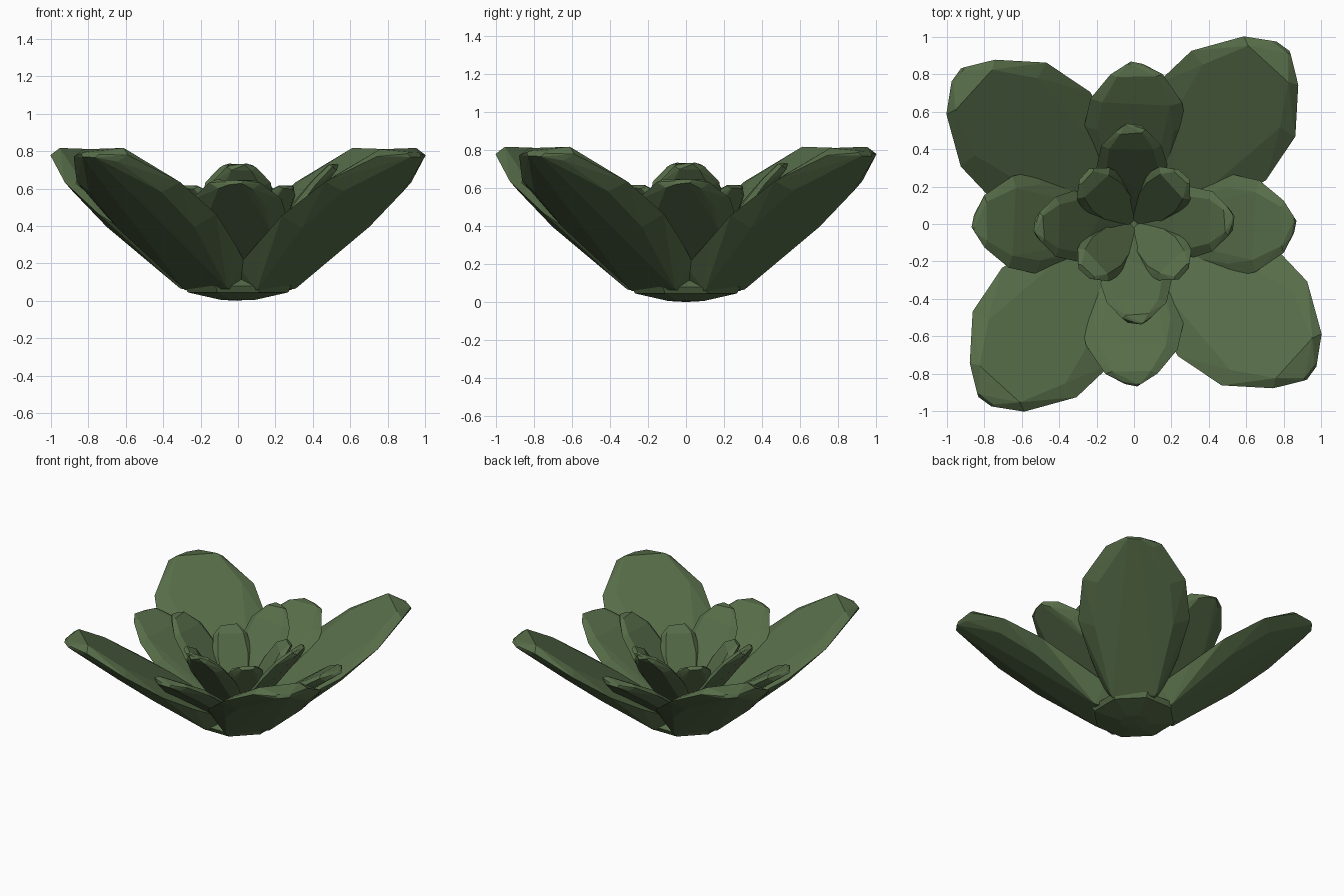
import bpy, bmesh, math

if "Cube" in bpy.data.objects:
    bpy.data.objects.remove(bpy.data.objects["Cube"])

green = bpy.data.materials.new("leaf_green")
green.diffuse_color = (0.095, 0.153, 0.066, 1)
green.use_nodes = True
green.node_tree.nodes["Principled BSDF"].inputs["Base Color"].default_value = green.diffuse_color


def hull_mesh(name, points):
    """Convex faceted solid around a set of points."""
    bm = bmesh.new()
    for p in points:
        bm.verts.new(p)
    bmesh.ops.remove_doubles(bm, verts=bm.verts, dist=0.005)
    bmesh.ops.convex_hull(bm, input=bm.verts)
    loose = [v for v in bm.verts if not v.link_faces]
    bmesh.ops.delete(bm, geom=loose, context='VERTS')
    bmesh.ops.dissolve_limit(bm, angle_limit=math.radians(4),
                             verts=bm.verts, edges=bm.edges)
    bmesh.ops.recalc_face_normals(bm, faces=bm.faces)
    me = bpy.data.meshes.new(name)
    bm.to_mesh(me)
    bm.free()
    me.materials.append(green)
    return me


def add(name, me, angle=0):
    ob = bpy.data.objects.new(name, me)
    ob.rotation_euler.z = math.radians(angle)
    bpy.context.collection.objects.link(ob)


def whorl(name, start, pitch, stations, skew, under_width=0.65):
    """Four copies of one leaf around the centre.
    Station: (distance out, height, half width, bulge above, bulge below)."""
    nx, nz = -math.sin(math.radians(pitch)), math.cos(math.radians(pitch))
    pts = []
    for i, (u, z, w, top, under) in enumerate(stations):
        for side in (-1, 1):
            du = skew * side * (1 if i % 2 else -0.5)   # slightly uneven outline
            for wid, n in ((1.0, 0.0), (0.74, top), (under_width, -under)):
                pts.append((u + du + nx * n, side * w * wid, z + du * 0.6 + nz * n))
    me = hull_mesh(name, pts)
    for k in range(4):
        add(f"{name}_{k + 1}", me, start + 90 * k)


# Shallow rounded base joining the leaves
base = [(r * math.cos(math.pi * k / 4 + 0.39), r * math.sin(math.pi * k / 4 + 0.39), z)
        for r, z in ((0.10, 0.005), (0.29, 0.045), (0.31, 0.08), (0.20, 0.14))
        for k in range(8)]
add("leaf_base", hull_mesh("leaf_base", base + [(0, 0, 0)]))

# Large outer leaves on the diagonals
whorl("outer_leaf", 50, 31, [
    (0.02, 0.11, 0.12, 0.00, 0.08),
    (0.19, 0.19, 0.22, 0.02, 0.15),
    (0.40, 0.31, 0.31, 0.03, 0.11),
    (0.64, 0.46, 0.39, 0.03, 0.08),
    (0.91, 0.635, 0.36, 0.035, 0.06),
    (1.14, 0.775, 0.195, 0.045, 0.04),
    (1.23, 0.785, 0.06, 0.01, 0.02)], 0.006, 0.7)

# Medium leaves on the axes
whorl("middle_leaf", -1, 38, [
    (-0.03, 0.05, 0.05, 0.02, 0.02),
    (0.28, 0.25, 0.22, 0.03, 0.06),
    (0.52, 0.43, 0.275, 0.03, 0.06),
    (0.66, 0.54, 0.245, 0.03, 0.05),
    (0.80, 0.63, 0.14, 0.02, 0.04),
    (0.85, 0.64, 0.05, 0.00, 0.02)], 0.006)

# Steeper small leaves on the axes
whorl("inner_leaf", 2, 54, [
    (-0.01, 0.05, 0.06, 0.02, 0.02),
    (0.17, 0.30, 0.16, 0.03, 0.04),
    (0.31, 0.49, 0.19, 0.03, 0.04),
    (0.42, 0.63, 0.16, 0.025, 0.04),
    (0.50, 0.715, 0.08, 0.02, 0.03),
    (0.525, 0.73, 0.03, 0.00, 0.01)], 0.005)

# Innermost leaves on the diagonals
whorl("heart_leaf", 45, 57, [
    (0.00, 0.08, 0.05, 0.02, 0.02),
    (0.13, 0.28, 0.12, 0.03, 0.03),
    (0.23, 0.44, 0.145, 0.03, 0.04),
    (0.31, 0.56, 0.12, 0.03, 0.03),
    (0.36, 0.61, 0.06, 0.01, 0.02)], 0.004)
